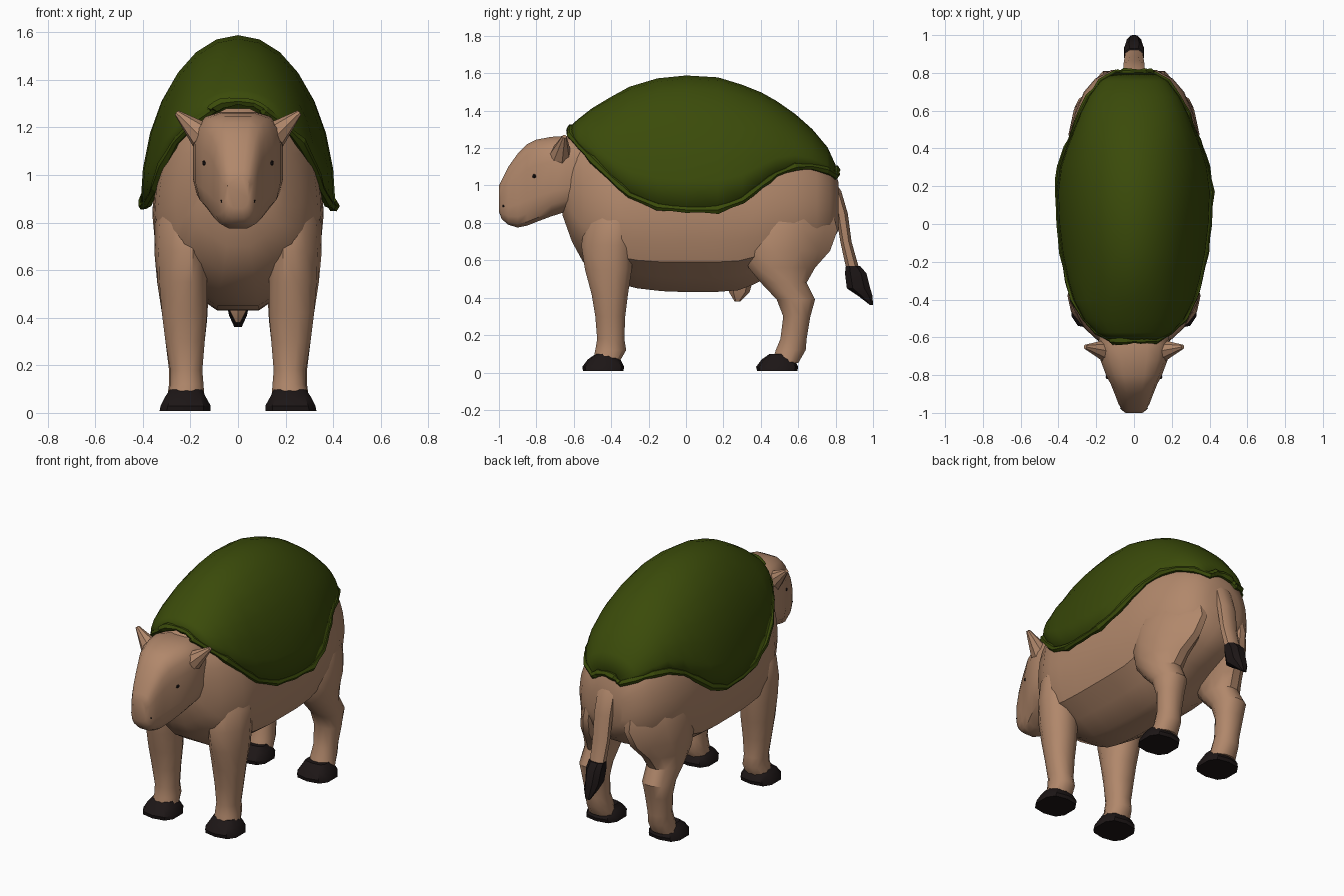
import bpy, bmesh, math, random
from mathutils import Vector, Matrix

random.seed(4)


def material(name, rgb):
    m = bpy.data.materials.new(name)
    m.diffuse_color = (*rgb, 1)
    return m


HIDE = material("tan hide", (0.44, 0.245, 0.147))
GREEN = material("moss green", (0.043, 0.07, 0.003))
DARK = material("dark hoof", (0.012, 0.008, 0.008))


def finish(name, bm, mat, mirror=False, angle=35):
    bmesh.ops.recalc_face_normals(bm, faces=bm.faces[:])
    me = bpy.data.meshes.new(name)
    bm.to_mesh(me)
    bm.free()
    ob = bpy.data.objects.new(name, me)
    bpy.context.collection.objects.link(ob)
    me.materials.append(mat)
    bpy.ops.object.select_all(action='DESELECT')
    ob.select_set(True)
    bpy.context.view_layer.objects.active = ob
    bpy.ops.object.shade_smooth_by_angle(angle=math.radians(angle))
    if mirror:
        ob.modifiers.new("mirror", 'MIRROR')
    return ob


def skin(name, rings, mat, mirror=False, closed=True, angle=35, drop=None):
    """Join rings of points into a surface; drop removes hidden faces."""
    bm = bmesh.new()
    vs = [[bm.verts.new(p) for p in r] for r in rings]
    n = len(rings[0])
    for a, b in zip(vs, vs[1:]):
        for i in range(n if closed else n - 1):
            j = (i + 1) % n
            bm.faces.new((a[i], a[j], b[j], b[i]))
    if closed:
        bm.faces.new(vs[0])
        bm.faces.new(vs[-1])
    bmesh.ops.recalc_face_normals(bm, faces=bm.faces[:])
    if drop:
        gone = [f for f in bm.faces if all(drop(v.co) for v in f.verts)]
        bmesh.ops.delete(bm, geom=gone, context='FACES')
    return finish(name, bm, mat, mirror, angle)


def power(v, e):
    return math.copysign(abs(v) ** e, v)


def oval(n, e):
    """Unit rounded section; e = 1 is round, smaller is boxier."""
    pts = [(power(math.cos(t), e), power(math.sin(t), e))
           for t in (2 * math.pi * (i + 0.5) / n for i in range(n))]
    mx, my = max(p[0] for p in pts), max(p[1] for p in pts)
    return [(u / mx, v / my) for u, v in pts]


def limb(name, rows, mat, mirror=True, n=10, e=0.8):
    """Rows of z, y0, y1, x0, x1, optional inward taper of the outer side (rear +, front -)."""
    rings = []
    for z, y0, y1, a, b, *taper in rows:
        k = taper[0] if taper else 0
        s = 1 if k > 0 else -1
        rings.append([((a + b) / 2 + (b - a) / 2 * u - abs(k) * max(0, v * s) * (u + 1) / 2,
                       (y0 + y1) / 2 + (y1 - y0) / 2 * v, z) for u, v in oval(n, e)])
    return skin(name, rings, mat, mirror)


# Shell layout: y, hem height, ridge height, half width
shell_rows = [(-0.615, 1.27, 1.31, 0.11), (-0.57, 1.21, 1.35, 0.195), (-0.50, 1.14, 1.405, 0.262),
              (-0.40, 1.04, 1.465, 0.315), (-0.30, 0.95, 1.52, 0.345), (-0.15, 0.885, 1.565, 0.377),
              (0, 0.87, 1.58, 0.395), (0.17, 0.87, 1.57, 0.402), (0.30, 0.92, 1.53, 0.385),
              (0.40, 1.00, 1.49, 0.352), (0.48, 1.06, 1.445, 0.32), (0.58, 1.10, 1.375, 0.28),
              (0.67, 1.10, 1.295, 0.235), (0.75, 1.08, 1.20, 0.175), (0.80, 1.05, 1.09, 0.09)]


def hem(y):
    for a, b in zip(shell_rows, shell_rows[1:]):
        if a[0] <= y <= b[0]:
            return a[1] + (b[1] - a[1]) * (y - a[0]) / (b[0] - a[0])
    return 9


# Body: creased, sloping-bellied section swept along y (y, bottom, top, half width)
half = [(0.24, 0), (0.56, 0.08), (0.87, 0.165), (0.965, 0.28), (1, 0.42), (0.985, 0.52),
        (0.95, 0.62), (0.88, 0.72), (0.78, 0.81), (0.5, 0.94), (0.18, 1)]
section = half + [(-x, z) for x, z in reversed(half)]
body_rows = [(-0.66, 0.84, 1.19, 0.14), (-0.61, 0.70, 1.25, 0.20), (-0.55, 0.59, 1.28, 0.265),
             (-0.42, 0.51, 1.32, 0.335), (-0.34, 0.47, 1.34, 0.35), (-0.26, 0.45, 1.36, 0.355),
             (-0.13, 0.435, 1.38, 0.36), (0, 0.43, 1.40, 0.36), (0.15, 0.43, 1.40, 0.36),
             (0.28, 0.44, 1.39, 0.355), (0.36, 0.47, 1.36, 0.35), (0.44, 0.51, 1.33, 0.345),
             (0.58, 0.57, 1.26, 0.315), (0.70, 0.62, 1.20, 0.265), (0.77, 0.68, 1.13, 0.205),
             (0.815, 0.76, 1.02, 0.12)]
skin("body", [[(x * w, y, a + (b - a) * z) for x, z in section]
              for y, a, b, w in body_rows], HIDE, drop=lambda p: p.z > hem(p.y) + 0.01)

# Head: boxy wedge swept from nose to neck
head_rows = [(-1.0, 0.86, 1.0, 0.045), (-0.985, 0.82, 1.03, 0.065), (-0.95, 0.79, 1.10, 0.083),
             (-0.90, 0.775, 1.17, 0.102), (-0.85, 0.785, 1.22, 0.122), (-0.80, 0.805, 1.245, 0.148),
             (-0.72, 0.835, 1.26, 0.178), (-0.64, 0.86, 1.265, 0.19), (-0.56, 0.88, 1.25, 0.18)]
skin("head", [[(w * u, y, (a + b) / 2 + (b - a) / 2 * v) for u, v in oval(16, 0.6)]
              for y, a, b, w in head_rows], HIDE)

# Ears: broad flattened cones pointing out and up
bm = bmesh.new()
base, tip = Vector((0.15, -0.67, 1.165)), Vector((0.258, -0.65, 1.262))
turn = (tip - base).to_track_quat('Z', 'Y').to_matrix().to_4x4()
bmesh.ops.create_cone(bm, cap_ends=True, segments=8, radius1=0.06, radius2=0.012,
                      depth=(tip - base).length,
                      matrix=Matrix.Translation((base + tip) / 2) @ turn)
finish("ear", bm, HIDE, True)


# Eyes and nostrils: small dark beads half sunk into the head
def bead(name, at, r):
    b = bmesh.new()
    bmesh.ops.create_icosphere(b, subdivisions=1, radius=r, matrix=Matrix.Translation(at))
    finish(name, b, DARK, True)


bead("eye", (0.139, -0.81, 1.05), 0.013)
bead("nostril", (0.066, -0.975, 0.89), 0.008)

# Legs
limb("front_leg", [(0.92, -0.46, -0.34, 0.20, 0.28), (0.80, -0.54, -0.28, 0.15, 0.35, -0.07),
                   (0.68, -0.56, -0.285, 0.135, 0.352, -0.06), (0.55, -0.54, -0.29, 0.13, 0.34, -0.03),
                   (0.42, -0.505, -0.31, 0.13, 0.32), (0.30, -0.485, -0.325, 0.14, 0.305),
                   (0.18, -0.475, -0.33, 0.15, 0.285), (0.12, -0.485, -0.32, 0.145, 0.285),
                   (0.05, -0.50, -0.36, 0.14, 0.30)], HIDE, n=12, e=0.9)
limb("hind_leg", [(0.98, 0.48, 0.66, 0.13, 0.24, 0.05), (0.88, 0.37, 0.78, 0.10, 0.31, 0.12),
                  (0.76, 0.30, 0.81, 0.08, 0.34, 0.13), (0.65, 0.31, 0.77, 0.09, 0.347, 0.10),
                  (0.56, 0.335, 0.69, 0.11, 0.337, 0.05), (0.48, 0.40, 0.645, 0.125, 0.325, 0.02),
                  (0.39, 0.485, 0.69, 0.13, 0.315), (0.30, 0.52, 0.665, 0.14, 0.305),
                  (0.18, 0.505, 0.645, 0.15, 0.29), (0.12, 0.48, 0.64, 0.145, 0.29),
                  (0.05, 0.46, 0.60, 0.14, 0.30)], HIDE, n=12, e=0.95)

# Hooves: low wedges sloping up from the toe
for name, y in (("front_hoof", -0.555), ("hind_hoof", 0.375)):
    limb(name, [(0.098, y + 0.07, y + 0.16, 0.15, 0.285), (0.07, y + 0.03, y + 0.205, 0.137, 0.305),
                (0.03, y, y + 0.225, 0.115, 0.325), (0.008, y + 0.005, y + 0.22, 0.115, 0.33)],
         DARK, n=10, e=0.7)

# Tail with dark tuft, and the small bump under the belly
limb("tail", [(1.03, 0.74, 0.79, -0.04, 0.04), (0.97, 0.765, 0.83, -0.055, 0.055),
              (0.85, 0.80, 0.865, -0.055, 0.055), (0.70, 0.825, 0.885, -0.052, 0.052),
              (0.54, 0.86, 0.93, -0.045, 0.045)], HIDE, False, 8)
limb("tail_tuft", [(0.57, 0.855, 0.93, -0.05, 0.05), (0.53, 0.85, 0.965, -0.052, 0.052),
                   (0.45, 0.86, 0.985, -0.045, 0.045), (0.41, 0.92, 0.997, -0.038, 0.038),
                   (0.36, 0.985, 1.0, -0.015, 0.015)], DARK, False, 8)
limb("belly_bump", [(0.50, 0.22, 0.36, -0.05, 0.05), (0.43, 0.23, 0.34, -0.035, 0.035),
                    (0.38, 0.26, 0.29, -0.01, 0.01)], HIDE, False, 6)

# Shell: arches from the wavy hem to the domed ridge
N = 14
arches = [[(w * math.sin(t), y, a + (b - a) * math.cos(t))
           for t in (math.pi * (i / N - 0.5) for i in range(N + 1))] for y, a, b, w in shell_rows]
shell = skin("shell", arches, GREEN, closed=False)
thick = shell.modifiers.new("thickness", 'SOLIDIFY')
thick.thickness, thick.offset = 0.016, 0

# Ragged rolled rim following the hem
path = [a[0] for a in arches] + arches[-1][1:-1:3] + [a[-1] for a in reversed(arches)] + arches[0][-2:0:-3]
points = []
for p, q in zip(path, path[1:] + path[:1]):
    p, q = Vector(p), Vector(q)
    points += [p, p.lerp(q, 0.5)]
rings = []
for i, p in enumerate(points):
    along = (points[(i + 1) % len(points)] - points[i - 1]).normalized()
    out = Vector((p.x, p.y - 0.1, 0)).normalized()
    side = along.cross(out).normalized()
    out = side.cross(along)
    r = 0.02 * random.uniform(0.7, 1.3)
    rings.append([p + r * (out * math.cos(t) + side * math.sin(t))
                  for t in (math.tau * k / 6 for k in range(6))])
skin("shell_rim", rings + rings[:1], GREEN, angle=20)
